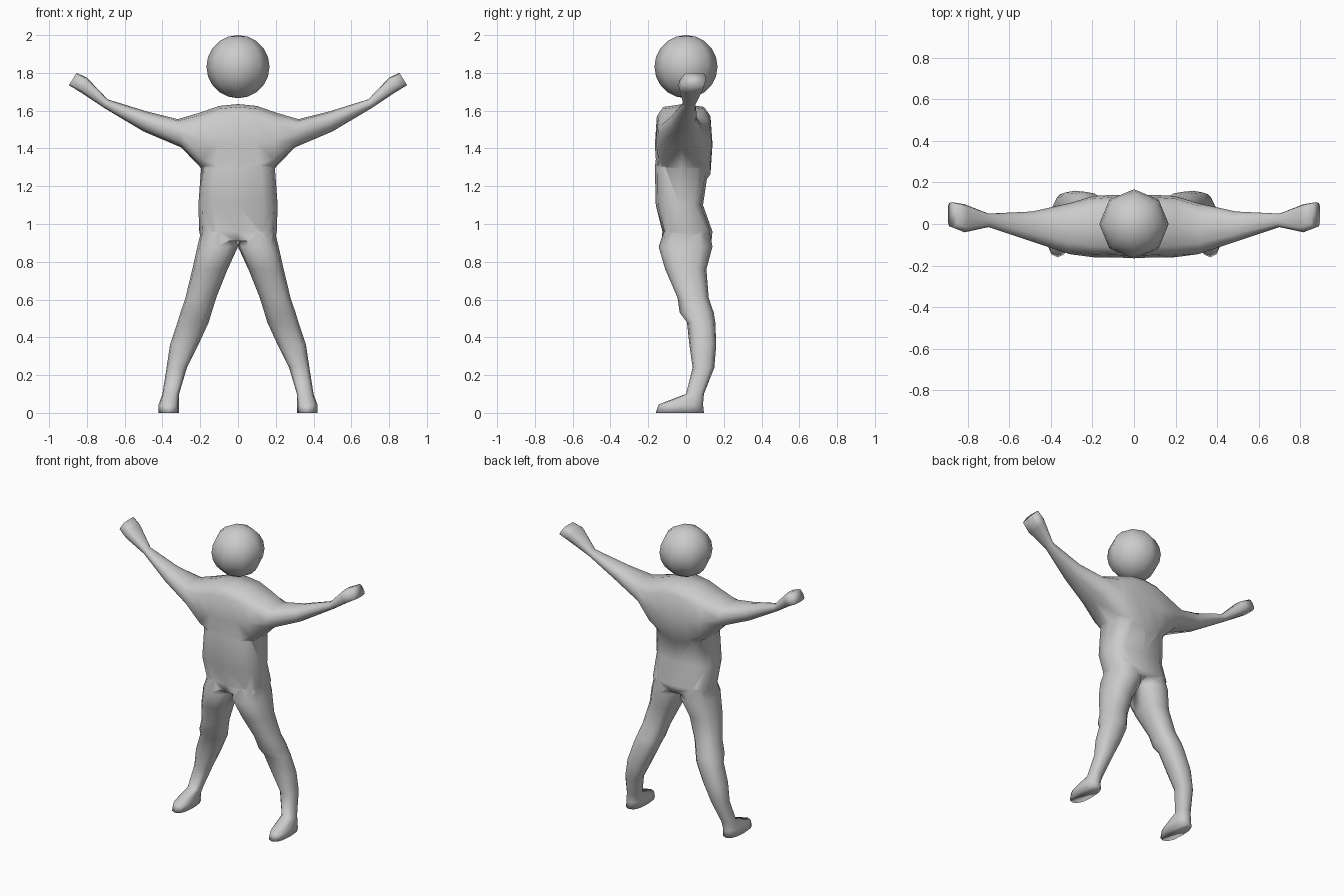
import bpy, bmesh, math

cube = bpy.data.objects.get("Cube")
if cube:
    bpy.data.objects.remove(cube, do_unlink=True)

grey = bpy.data.materials.new("plain grey")
grey.use_nodes = True
grey.diffuse_color = (0.6, 0.6, 0.6, 1)
grey.node_tree.nodes["Principled BSDF"].inputs["Base Color"].default_value = (0.6, 0.6, 0.6, 1)

SIDES = 12


def power(value, p):
    return math.copysign(abs(value) ** (2 / p), value)


def make_object(name, bm):
    bmesh.ops.recalc_face_normals(bm, faces=bm.faces)
    mesh = bpy.data.meshes.new(name)
    bm.to_mesh(mesh)
    bm.free()
    mesh.materials.append(grey)
    obj = bpy.data.objects.new(name, mesh)
    bpy.context.collection.objects.link(obj)
    return obj


def loft(name, rows):
    """Each row is one section: ax, az, bx, bz, front y, back y, squareness."""
    bm = bmesh.new()
    rings = []
    for ax, az, bx, bz, front, back, p in rows:
        ring = []
        for i in range(SIDES):
            t = math.tau * i / SIDES
            u, v = power(math.cos(t), p), power(math.sin(t), p)
            ring.append(bm.verts.new((ax + (bx - ax) * (1 + u) / 2,
                                      (front + back) / 2 + v * (back - front) / 2,
                                      az + (bz - az) * (1 + u) / 2)))
        rings.append(ring)
    for r, s in zip(rings, rings[1:]):
        for i in range(SIDES):
            j = (i + 1) % SIDES
            bm.faces.new((r[i], r[j], s[j], s[i]))
    bm.faces.new(rings[0])
    bm.faces.new(rings[-1])
    return make_object(name, bm)


def flip(row):
    return (-row[0], row[1], -row[2], *row[3:])


# Trunk: height, half width, front, back
trunk = [(0.91, 0.195, -0.13, 0.135), (0.96, 0.205, -0.125, 0.14),
         (1.1, 0.21, -0.16, 0.09), (1.3, 0.195, -0.165, 0.12), (1.5, 0.17, -0.14, 0.12)]
body = loft("body", [(-w, z, w, z, f, b, 3) for z, w, f, b in trunk])

# Shoulders and both arms, as one span from fist to fist
arm = [(0.1, 1.625, 0.1, 1.23, -0.16, 0.14, 3.6),
       (0.2, 1.59, 0.19, 1.29, -0.16, 0.135, 3),
       (0.32, 1.555, 0.3, 1.405, -0.145, 0.1, 2.4),
       (0.48, 1.595, 0.5, 1.49, -0.085, 0.06, 2.2),
       (0.69, 1.66, 0.71, 1.615, -0.015, 0.05, 2.2),
       (0.8, 1.775, 0.83, 1.695, -0.04, 0.095, 3),
       (0.855, 1.8, 0.895, 1.735, -0.015, 0.105, 4)]
middle = (0, 1.635, 0, 1.2, -0.165, 0.14, 4)
arms = loft("arms", [flip(r) for r in reversed(arm)] + [middle] + arm)

# Legs and feet: height, inner x, outer x, front, back
leg = [(0.98, 0.01, 0.19, -0.11, 0.12), (0.88, 0.0, 0.215, -0.145, 0.14),
       (0.76, 0.055, 0.242, -0.11, 0.108), (0.61, 0.115, 0.278, -0.045, 0.12),
       (0.53, 0.14, 0.305, -0.033, 0.147), (0.48, 0.155, 0.32, 0.005, 0.155),
       (0.36, 0.21, 0.36, 0.018, 0.16), (0.24, 0.27, 0.378, 0.035, 0.15),
       (0.1, 0.312, 0.4, 0.0, 0.095), (0.045, 0.313, 0.42, -0.145, 0.09),
       (0.0, 0.313, 0.42, -0.16, 0.095)]
leg_rows = [(a, z, b, z, f, k, 2.5) for z, a, b, f, k in leg]
left_leg = loft("left_leg", leg_rows)
right_leg = loft("right_leg", [flip(r) for r in leg_rows])

# Fuse the limbs into one skin
for part in (arms, left_leg, right_leg):
    mod = body.modifiers.new("union", "BOOLEAN")
    mod.operation = "UNION"
    mod.solver = "EXACT"
    mod.object = part
bpy.context.view_layer.update()
fused = bpy.data.meshes.new_from_object(body.evaluated_get(bpy.context.evaluated_depsgraph_get()))
body.modifiers.clear()
body.data = fused
for part in (arms, left_leg, right_leg):
    bpy.data.objects.remove(part, do_unlink=True)

# Head, floating just above the shoulders
bm = bmesh.new()
bmesh.ops.create_uvsphere(bm, u_segments=8, v_segments=10, radius=0.167)
bmesh.ops.translate(bm, verts=bm.verts, vec=(0, 0, 1.833))
head = make_object("head", bm)

for obj in (body, head):
    for poly in obj.data.polygons:
        poly.use_smooth = True
